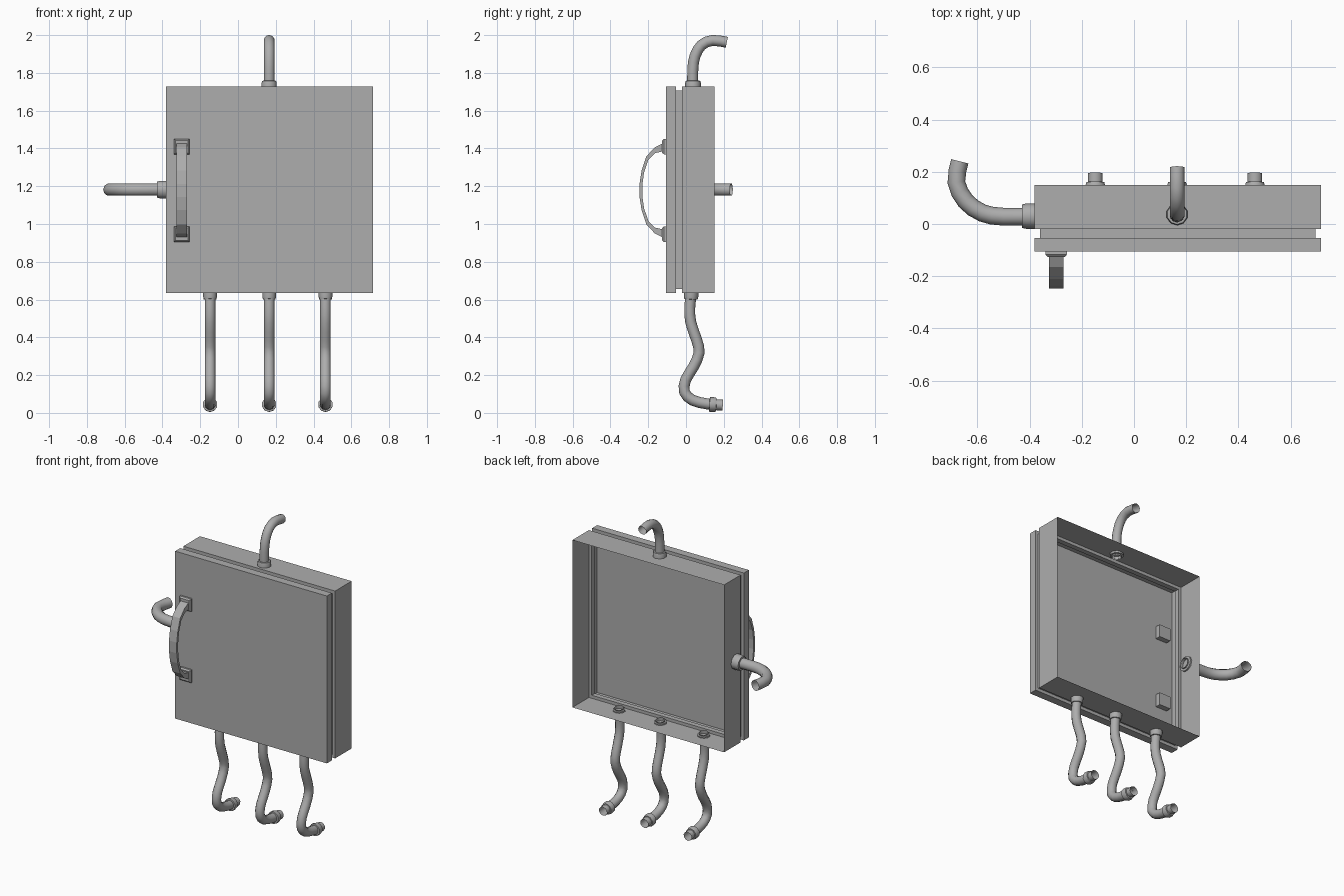
import bpy, bmesh, math
from mathutils import Vector

cube = bpy.data.objects.get("Cube")
if cube:
    bpy.data.objects.remove(cube)

grey = bpy.data.materials.new("metal grey")
grey.use_nodes = True
colour = (0.42, 0.42, 0.42, 1)
grey.diffuse_color = colour
grey.node_tree.nodes["Principled BSDF"].inputs["Base Color"].default_value = colour


def finish(name, bm, smooth=False):
    mesh = bpy.data.meshes.new(name)
    bm.to_mesh(mesh)
    bm.free()
    mesh.materials.append(grey)
    obj = bpy.data.objects.new(name, mesh)
    bpy.context.collection.objects.link(obj)
    if smooth:
        bpy.ops.object.select_all(action='DESELECT')
        obj.select_set(True)
        bpy.context.view_layer.objects.active = obj
        bpy.ops.object.shade_smooth_by_angle(angle=math.radians(50))
    return obj


def skin(bm, rings):
    """Join neighbouring closed rings with quads."""
    for a, b in zip(rings, rings[1:]):
        n = len(a)
        for i in range(n):
            j = (i + 1) % n
            bm.faces.new((a[i], a[j], b[j], b[i]))


def sweep(name, path, radii, normal, sides=10):
    """Open round tube along a flat path whose plane has the given normal."""
    bm = bmesh.new()
    pts = [Vector(p) for p in path]
    normal = Vector(normal)
    rings = []
    for i, p in enumerate(pts):
        ahead = pts[min(i + 1, len(pts) - 1)] - p
        behind = p - pts[max(i - 1, 0)]
        tangent = (ahead.normalized() + behind.normalized()).normalized()
        side = normal.cross(tangent).normalized()
        ring = []
        for k in range(sides):
            a = math.tau * (k + 0.5) / sides
            ring.append(bm.verts.new(p + radii[i] * (math.cos(a) * normal + math.sin(a) * side)))
        rings.append(ring)
    skin(bm, rings)
    return finish(name, bm, True)


def rounded(points, steps=2):
    """Smooth interpolation through the control points."""
    pts = [Vector(p) for p in points]
    out = []
    for i in range(len(pts) - 1):
        p0, p1, p2, p3 = pts[max(i - 1, 0)], pts[i], pts[i + 1], pts[min(i + 2, len(pts) - 1)]
        for s in range(steps):
            t = s / steps
            out.append(0.5 * (2 * p1 + (p2 - p0) * t + (2 * p0 - 5 * p1 + 4 * p2 - p3) * t ** 2
                              + (3 * p1 - p0 - 3 * p2 + p3) * t ** 3))
    return out + [pts[-1]]


def pipe(name, points, radius, normal):
    path = rounded(points)
    return sweep(name, path, [radius] * len(path), normal)


def collar(name, start, end, inner, outer, normal):
    a, b = Vector(start), Vector(end)
    path = [a, a, a.lerp(b, 0.7), b, b]
    # end points are nudged so that every ring has a direction
    d = (b - a).normalized() * 0.001
    path[0], path[-1] = a - d, b + d
    return sweep(name, path, [inner, outer, outer, outer * 0.92, inner], normal)


# Cabinet: thin shell, open at the back, with a seam groove behind the door
LEFT, RIGHT, LOW, HIGH = -0.38, 0.715, 0.635, 1.727
bm = bmesh.new()
rings = []
for y, inset in ((0.15, 0), (-0.02, 0), (-0.02, 0.02), (-0.053, 0.02), (-0.053, 0), (-0.105, 0)):
    corners = ((LEFT + inset, LOW + inset), (RIGHT - inset, LOW + inset),
               (RIGHT - inset, HIGH - inset), (LEFT + inset, HIGH - inset))
    rings.append([bm.verts.new((x, y, z)) for x, z in corners])
skin(bm, rings)
bm.faces.new(rings[-1])
bmesh.ops.recalc_face_normals(bm, faces=bm.faces)
finish("cabinet", bm)

# Door handle: arched strap between two mounting pads
HX, HZ = -0.298, 1.178
outer = [(-0.12, 0.25), (-0.165, 0.228), (-0.21, 0.18), (-0.235, 0.105), (-0.246, 0.035)]
inner = [(-0.12, 0.207), (-0.165, 0.197), (-0.199, 0.162), (-0.222, 0.095), (-0.231, 0.03)]
outer += [(y, -z) for y, z in reversed(outer)]
inner += [(y, -z) for y, z in reversed(inner)]
bm = bmesh.new()
rings = []
for (yo, zo), (yi, zi) in zip(outer, inner):
    rings.append([bm.verts.new((HX + dx, y, HZ + z)) for dx, y, z in
                  ((-0.028, yo, zo), (0.028, yo, zo), (0.028, yi, zi), (-0.028, yi, zi))])
skin(bm, rings)
bm.faces.new(rings[0])
bm.faces.new(rings[-1])
bmesh.ops.recalc_face_normals(bm, faces=bm.faces)
finish("door_handle", bm)

for label, sign in (("upper", 1), ("lower", -1)):
    bm = bmesh.new()
    rings = []
    for y, half in ((-0.07, 0.041), (-0.117, 0.041), (-0.126, 0.033)):
        rings.append([bm.verts.new((HX + half * sx, y, HZ + sign * 0.232 + half * sz))
                      for sx, sz in ((-1, -1), (1, -1), (1, 1), (-1, 1))])
    skin(bm, rings)
    bm.faces.new(rings[0])
    bm.faces.new(rings[-1])
    bmesh.ops.recalc_face_normals(bm, faces=bm.faces)
    finish(label + "_handle_pad", bm)

# Top pipe, bending to the back
TX = 0.165
top = [(0.036, 1.705), (0.036, 1.82), (0.048, 1.89), (0.082, 1.947), (0.14, 1.972), (0.216, 1.962)]
pipe("top_pipe", [(TX, y, z) for y, z in top], 0.029, (1, 0, 0))
collar("top_pipe_collar", (TX, 0.037, 1.715), (TX, 0.037, 1.758), 0.029, 0.042, (1, 0, 0))

# Side pipe, bending to the back
SZ = 1.182
side = [(-0.36, 0.03), (-0.50, 0.028), (-0.58, 0.042), (-0.645, 0.088), (-0.68, 0.16), (-0.667, 0.24)]
pipe("side_pipe", [(x, y, SZ) for x, y in side], 0.034, (0, 0, 1))
collar("side_pipe_collar", (-0.37, 0.03, SZ), (-0.428, 0.03, SZ), 0.034, 0.049, (0, 0, 1))

# Three wavy pipes under the cabinet, each with a collar at both ends
wave = [(0.03, 0.655), (0.02, 0.56), (0.025, 0.48), (0.055, 0.39), (0.07, 0.32), (0.04, 0.245),
        (-0.002, 0.175), (-0.008, 0.11), (0.035, 0.067), (0.11, 0.048), (0.195, 0.041)]
for label, x in (("right", -0.148), ("middle", 0.165), ("left", 0.463)):
    pipe(label + "_lower_pipe", [(x, y, z) for y, z in wave], 0.029, (1, 0, 0))
    collar(label + "_lower_collar", (x, 0.029, 0.645), (x, 0.026, 0.602), 0.029, 0.038, (1, 0, 0))
    collar(label + "_end_collar", (x, 0.125, 0.045), (x, 0.16, 0.043), 0.029, 0.039, (1, 0, 0))
